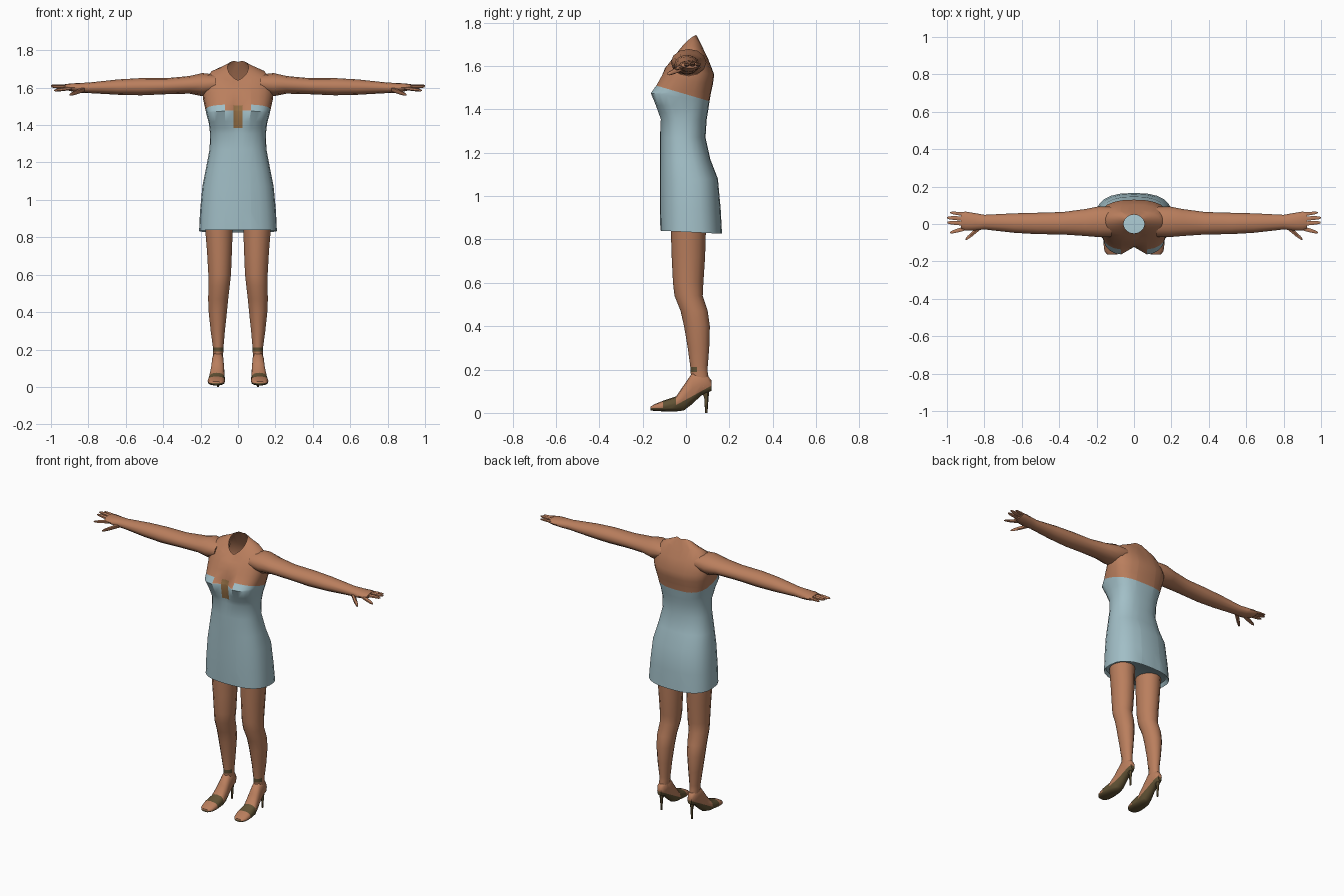
import bpy, bmesh, math
from mathutils import Vector


def material(name, rgb):
    m = bpy.data.materials.new(name)
    m.diffuse_color = (*rgb, 1)
    return m


SKIN = material("skin", (0.49, 0.21, 0.11))
DRESS = material("pale blue fabric", (0.36, 0.52, 0.57))
SHOE = material("olive leather", (0.12, 0.085, 0.035))
TRIM = material("neckline tan", (0.30, 0.16, 0.06))


def oval(n, e=2.0):
    """Unit superellipse points, starting at the front (0, -1)."""
    pts = []
    for i in range(n):
        a = 2 * math.pi * i / n
        s, c = math.sin(a), -math.cos(a)
        pts.append((math.copysign(abs(s) ** (2 / e), s),
                    math.copysign(abs(c) ** (2 / e), c)))
    return pts


def loft(name, rings, mats, start=True, end=True, cuts=(), rule=None, side=1):
    """Skin a list of rings, cut it with planes and colour the faces by a rule."""
    bm = bmesh.new()
    rows = [[bm.verts.new((p[0] * side, p[1], p[2])) for p in r] for r in rings]
    n = len(rows[0])
    for a, b in zip(rows, rows[1:]):
        for i in range(n):
            j = (i + 1) % n
            bm.faces.new((a[i], a[j], b[j], b[i]))
    if start:
        bm.faces.new(rows[0][::-1])
    if end:
        bm.faces.new(rows[-1])
    bmesh.ops.recalc_face_normals(bm, faces=bm.faces[:])
    for co, no in cuts:
        bmesh.ops.bisect_plane(bm, geom=bm.verts[:] + bm.edges[:] + bm.faces[:],
                               plane_co=co, plane_no=no, dist=0.0005)
    bm.normal_update()
    for f in bm.faces:
        f.smooth = True
        if rule:
            f.material_index = rule(f.calc_center_median(), f.normal)
    for e in bm.edges:
        if len(e.link_faces) == 2 and e.calc_face_angle(0) > math.radians(55):
            e.smooth = False
    me = bpy.data.meshes.new(name)
    bm.to_mesh(me)
    bm.free()
    for m in mats:
        me.materials.append(m)
    ob = bpy.data.objects.new(name, me)
    bpy.context.collection.objects.link(ob)
    return ob


# Torso and dress: half width, front y, front z, back y, back z, side lift, cleft, squareness
torso = [
    (0.195, -0.110, 0.860, 0.150, 0.850, 0, 0, 2.6),
    (0.208, -0.118, 0.840, 0.166, 0.826, 0, 0, 2.6),
    (0.203, -0.121, 0.940, 0.160, 0.940, 0, 0, 2.5),
    (0.190, -0.121, 1.070, 0.147, 1.080, 0, 0, 2.5),
    (0.172, -0.120, 1.160, 0.112, 1.170, 0, 0, 2.4),
    (0.152, -0.120, 1.270, 0.090, 1.270, 0, 0, 2.3),
    (0.149, -0.120, 1.355, 0.095, 1.350, 0, 0.004, 2.5),
    (0.156, -0.145, 1.420, 0.103, 1.400, 0, 0.022, 2.8),
    (0.168, -0.168, 1.475, 0.108, 1.435, 0, 0.045, 3.0),
    (0.176, -0.141, 1.510, 0.114, 1.470, 0, 0.022, 2.8),
    (0.186, -0.115, 1.555, 0.124, 1.515, 0, 0.006, 2.6),
    (0.190, -0.097, 1.590, 0.130, 1.560, 0, 0, 2.5),
    (0.184, -0.082, 1.606, 0.103, 1.630, 0.015, 0, 2.3),
    (0.145, -0.067, 1.622, 0.076, 1.685, 0.028, 0, 2.1),
    (0.056, -0.050, 1.640, 0.050, 1.738, 0.020, 0, 2.0),
]
rings = []
for hw, yf, zf, yb, zb, lift, cleft, e in torso:
    r = []
    for u, v in oval(24, e):
        t = (v + 1) / 2
        x = u * hw
        y = yf + (yb - yf) * t
        if v < 0:
            y += cleft * math.exp(-(x / 0.04) ** 2)
        r.append((x, y, zf + (zb - zf) * t + lift * abs(u)))
    rings.append(r)


def dress_rule(c, n):
    if c.z > 1.469 - 0.294 * c.y:
        return 0
    if c.y < -0.03 and abs(c.x) < 0.025 and c.z > 1.385:
        return 2
    if c.y < -0.03 and abs(c.x) < 0.07 and c.z > 1.478:
        return 0
    return 1


cuts = [((0, 0, 1.469), (0, 0.294, 1)), ((0, 0, 1.478), (0, 0, 1)), ((0, 0, 1.385), (0, 0, 1))]
cuts += [((x, 0, 0), (1, 0, 0)) for x in (-0.07, -0.025, 0.025, 0.07)]
loft("torso_and_dress", rings, [SKIN, DRESS, TRIM], end=False, cuts=cuts, rule=dress_rule)


def along_x(stations, n):
    """Rings across x: x, y, z, y radius, z radius."""
    return [[(x, y + u * a, z + v * b) for u, v in oval(n)] for x, y, z, a, b in stations]


def along_z(stations, n):
    """Rings across z: z, x centre, x radius, front y, back y."""
    return [[(x + u * a, (f + b) / 2 + v * (b - f) / 2, z) for u, v in oval(n)]
            for z, x, a, f, b in stations]


arm = [(0.12, 0.012, 1.622, 0.080, 0.048), (0.19, 0.012, 1.616, 0.082, 0.062),
       (0.26, 0.008, 1.615, 0.072, 0.047), (0.38, 0.004, 1.608, 0.060, 0.043),
       (0.52, 0.003, 1.605, 0.057, 0.046), (0.64, 0.005, 1.603, 0.052, 0.041),
       (0.80, 0.010, 1.599, 0.039, 0.028), (0.85, 0.012, 1.599, 0.046, 0.026),
       (0.90, 0.016, 1.602, 0.050, 0.020), (0.925, 0.020, 1.604, 0.044, 0.014)]

# Fingers: base x, y, z, tip x, y, z, radius
fingers = {
    "index_finger": (0.89, -0.020, 1.598, 0.983, -0.046, 1.585, 0.013),
    "middle_finger": (0.90, 0.002, 1.604, 0.998, 0.008, 1.606, 0.013),
    "ring_finger": (0.90, 0.028, 1.605, 1.000, 0.034, 1.611, 0.013),
    "little_finger": (0.89, 0.050, 1.604, 0.983, 0.061, 1.607, 0.011),
    "thumb": (0.82, -0.015, 1.592, 0.900, -0.082, 1.562, 0.016),
}

leg = [(0.852, 0.102, 0.076, -0.070, 0.092), (0.72, 0.099, 0.068, -0.066, 0.088),
       (0.60, 0.098, 0.062, -0.060, 0.080), (0.54, 0.101, 0.058, -0.053, 0.077),
       (0.47, 0.106, 0.055, -0.025, 0.100), (0.40, 0.108, 0.050, -0.009, 0.110),
       (0.30, 0.108, 0.039, 0.008, 0.107), (0.212, 0.106, 0.029, 0.020, 0.100),
       (0.188, 0.106, 0.028, 0.021, 0.100), (0.12, 0.108, 0.027, 0.030, 0.112)]

# Foot: y, x centre, half width, bottom z, top z
foot = [(0.117, 0.107, 0.014, 0.102, 0.150), (0.100, 0.107, 0.025, 0.092, 0.172),
        (0.070, 0.107, 0.030, 0.080, 0.188), (0.030, 0.108, 0.033, 0.042, 0.186),
        (-0.010, 0.110, 0.038, 0.011, 0.128), (-0.045, 0.114, 0.044, 0.007, 0.076),
        (-0.105, 0.116, 0.047, 0.007, 0.056), (-0.145, 0.117, 0.041, 0.009, 0.040),
        (-0.164, 0.117, 0.026, 0.011, 0.029)]


def strap_rule(c, n):
    return 1 if 0.188 < c.z < 0.212 and n.y < -0.25 else 0


def shoe_rule(c, n):
    if c.y < -0.045:
        return 1 if c.y > -0.105 or c.z < 0.022 else 0
    return 1 if c.z < 0.05 + 0.55 * (c.y + 0.02) else 0


foot_rings = [[(x + u * a, y, (lo + hi) / 2 + v * (hi - lo) / 2) for u, v in oval(12, 2.5)]
              for y, x, a, lo, hi in foot]
foot_cuts = [((0, -0.02, 0.05), (0, -0.55, 1)), ((0, 0, 0.022), (0, 0, 1))]
heel = [(0.108, 0.107, 0.018, 0.066, 0.108), (0.07, 0.107, 0.008, 0.084, 0.104),
        (0.0, 0.107, 0.005, 0.088, 0.099)]

for side, label in ((1, "left"), (-1, "right")):
    # Arm and hand
    loft(label + "_arm", along_x(arm, 12), [SKIN], side=side)
    for name, (x0, y0, z0, x1, y1, z1, r) in fingers.items():
        a, b = Vector((x0, y0, z0)), Vector((x1, y1, z1))
        steps = [(*a.lerp(b, t), r * k, r * k * 0.8)
                 for t, k in ((0, 1), (0.55, 0.95), (0.88, 0.7), (1, 0.3))]
        loft(label + "_" + name, along_x(steps, 6), [SKIN], side=side)
    # Leg with ankle strap, then open-toed shoe and its heel
    loft(label + "_leg", along_z(leg, 14), [SKIN, SHOE], start=False, rule=strap_rule, side=side)
    loft(label + "_foot_and_shoe", foot_rings, [SKIN, SHOE], cuts=foot_cuts,
         rule=shoe_rule, side=side)
    loft(label + "_heel", along_z(heel, 6), [SHOE], side=side)
